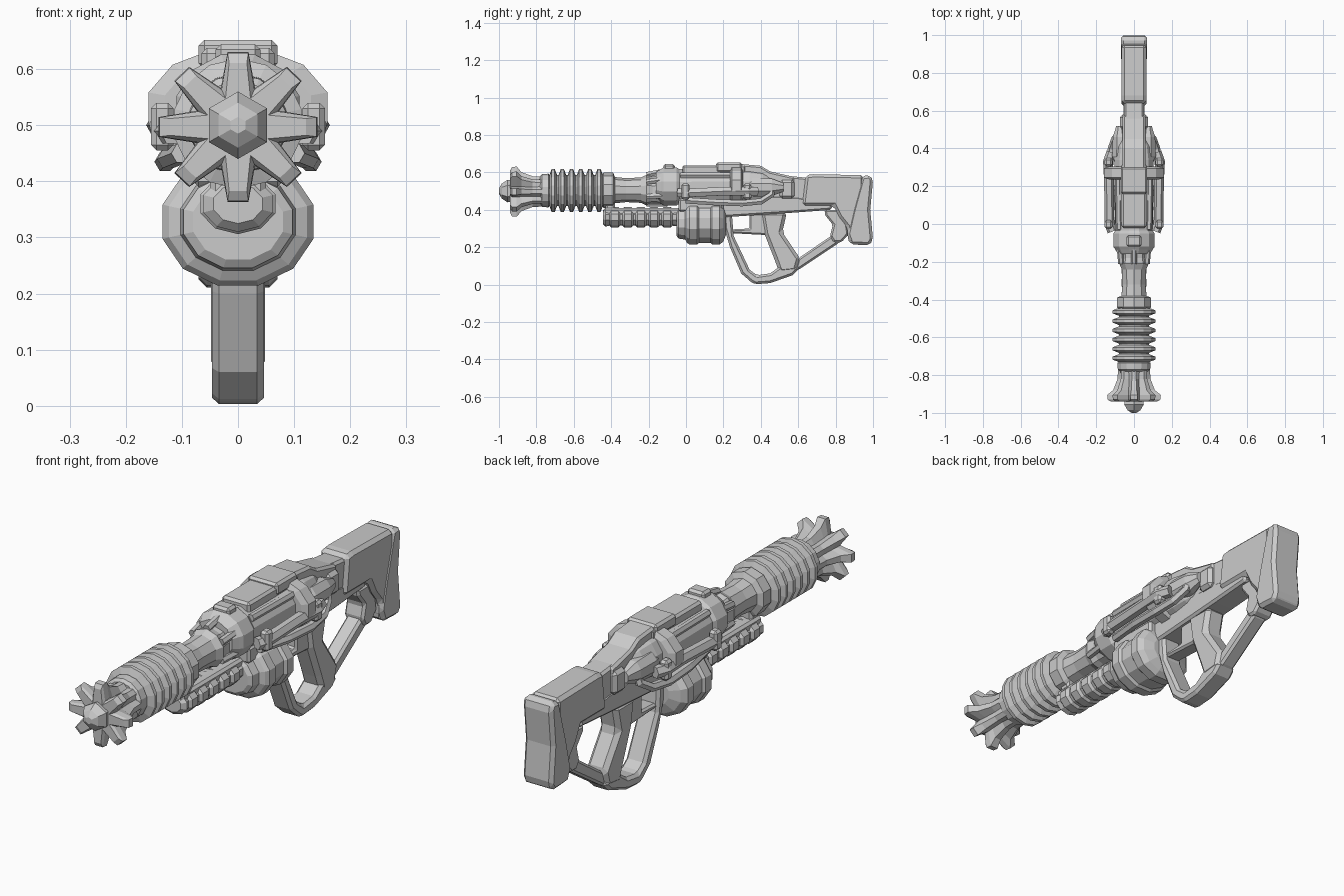
import bpy, bmesh
from math import sin, cos, pi


def finish(name, bm, bevel=0.0):
    bmesh.ops.recalc_face_normals(bm, faces=bm.faces[:])
    me = bpy.data.meshes.new(name)
    bm.to_mesh(me)
    bm.free()
    ob = bpy.data.objects.new(name, me)
    bpy.context.collection.objects.link(ob)
    if bevel:
        m = ob.modifiers.new("bevel", 'BEVEL')
        m.width, m.segments, m.limit_method = bevel, 1, 'ANGLE'
    return ob


def loft(name, rings, bevel=0.0):
    """Skin a list of equal-length closed rings and cap both ends."""
    bm = bmesh.new()
    vs = [[bm.verts.new(p) for p in r] for r in rings]
    n = len(vs[0])
    for a, b in zip(vs, vs[1:]):
        for i in range(n):
            j = (i + 1) % n
            bm.faces.new((a[i], a[j], b[j], b[i]))
    bm.faces.new(vs[0])
    bm.faces.new(vs[-1])
    return finish(name, bm, bevel)


def lathe(name, prof, cz, n=12, sx=1.0, cx=0.0):
    """Round body along y from (y, radius) pairs."""
    return loft(name, [[(cx + sx * r * cos(2 * pi * (i + .5) / n), y,
                         cz + r * sin(2 * pi * (i + .5) / n)) for i in range(n)]
                       for y, r in prof])


def plate(name, pts, half, bevel=0.01, cx=0.0):
    """Side profile of (y, z) points extruded across x."""
    return loft(name, [[(cx + s * half, y, z) for y, z in pts] for s in (-1, 1)], bevel)


def box(name, x, y, z, bevel=0.01):
    return plate(name, [(y[0], z[0]), (y[1], z[0]), (y[1], z[1]), (y[0], z[1])],
                 (x[1] - x[0]) / 2, bevel, (x[0] + x[1]) / 2)


def pipe(name, pts, r):
    cu = bpy.data.curves.new(name, 'CURVE')
    cu.dimensions, cu.bevel_depth, cu.bevel_resolution = '3D', r, 1
    cu.use_fill_caps = True
    sp = cu.splines.new('POLY')
    sp.points.add(len(pts) - 1)
    for p, c in zip(sp.points, pts):
        p.co = (*c, 1)
    sp.use_smooth = False
    ob = bpy.data.objects.new(name, cu)
    bpy.context.collection.objects.link(ob)
    return ob


# Muzzle: rounded tip inside an eight-pronged flared crown
lathe("muzzle_tip", [(-1, .015), (-.985, .04), (-.955, .06), (-.92, .055), (-.85, .04)], .5, 6)


def crown_ring(y, tip, valley):
    ring = []
    for k in range(8):
        a = 2 * pi * k / 8
        for da, r in ((-.13, tip), (.13, tip), (pi / 8, valley)):
            ring.append((r * 1.06 * cos(a + da), y, .497 + r * sin(a + da)))
    return ring


loft("muzzle_crown", [crown_ring(*p) for p in (
    (-.94, .115, .055), (-.93, .133, .072), (-.905, .135, .075), (-.88, .105, .07),
    (-.82, .083, .065), (-.76, .08, .072), (-.73, .078, .075))])

# Ribbed cooling section and barrel
ribs = [(-.78, .075), (-.77, .088), (-.735, .09)]
for k in range(6):
    y = -.71 + k * .049
    ribs += [(y - .021, .082), (y - .008, .116), (y + .008, .116), (y + .021, .082)]
lathe("cooling_ribs", ribs + [(-.43, .08)], .503, 14)
lathe("barrel", [(-.45, .085), (-.44, .095), (-.39, .095), (-.38, .07), (-.32, .064),
                 (-.24, .068), (-.21, .082), (-.18, .075), (-.1, .08)], .505, 10)
for k in range(6):
    a = 2 * pi * k / 6 + pi / 6
    pipe("barrel_fin", [(.078 * cos(a), -.21, .51 + .078 * sin(a)),
                        (.09 * cos(a), -.1, .52 + .09 * sin(a))], .016)

# Main body with front collar, wide rear band and rounded back
lathe("main_body", [(-.16, .08), (-.135, .095), (-.12, .105), (-.05, .105), (-.035, .095),
                    (.24, .1), (.34, .1), (.41, .09), (.46, .065), (.48, .04)], .525, 12, 1.08)
lathe("body_band", [(.235, .09), (.245, .11), (.295, .11), (.305, .09)], .53, 12, 1.5)
box("top_plate", (-.065, .065), (-.02, .32), (.59, .638))
box("top_block", (-.07, .07), (.16, .3), (.6, .652))
box("front_sight_block", (-.04, .04), (-.12, -.06), (.59, .645))
plate("rear_cover", [(.29, .52), (.29, .645), (.4, .635), (.45, .605), (.58, .575), (.58, .5)], .06)

# Side pods, rails and pipes on both sides
for s in (-1, 1):
    pipe("side_pod", [(s * .115, -.04, .49), (s * .13, 0, .49), (s * .132, .22, .5),
                      (s * .138, .33, .5), (s * .12, .38, .5)], .026)
    pipe("top_rail", [(s * .08, -.03, .585), (s * .085, .24, .585)], .016)
    pipe("lower_pipe", [(s * .1, .0, .45), (s * .125, .16, .44), (s * .13, .3, .435),
                        (s * .12, .4, .445), (s * .1, .455, .48), (s * .085, .46, .53)], .019)
    x = sorted((s * .115, s * .155))
    for y in (0, .33):
        box("pod_clamp", x, (y - .025, y + .02), (.455, .54))
    lathe("rear_lobe", [(.33, .04), (.36, .055), (.46, .05), (.52, .025)], .52, 8, .8, s * .075)

# Lower receiver and neck
plate("lower_receiver", [(-.03, .4), (.2, .36), (.58, .385), (.78, .4), (.78, .43), (.6, .47),
                         (.4, .48), (-.03, .47)], .055)
plate("neck", [(.42, .4), (.6, .4), (.66, .43), (.66, .57), (.56, .58), (.42, .59)], .052)
box("neck_collar", (-.075, .075), (.5, .58), (.46, .56), .015)

# Stock with butt pad
plate("stock", [(.62, .42), (.64, .585), (.68, .59), (.95, .585), (.95, .22), (.87, .22),
                (.86, .31), (.82, .36), (.79, .42)], .066, .015)
plate("butt_pad", [(.88, .215), (.86, .27), (.89, .4), (.94, .58), (.985, .585), (1, .56),
                   (.985, .4), (1, .24), (.98, .21)], .07, .018)

# Drum magazine and fore grip
lathe("drum", [(-.05, .07), (-.04, .085), (-.005, .09), (.005, .108), (.02, .118), (.06, .118),
               (.07, .108), (.13, .108), (.14, .118), (.18, .118), (.2, .1), (.215, .06)],
      .328, 12, 1.18)
box("drum_mount", (-.08, .08), (-.04, .2), (.39, .46))
box("fore_rail", (-.05, .05), (-.44, .0), (.365, .41))
grip = [(-.445, .035), (-.43, .05)]
for k in range(5):
    y = -.38 + k * .07
    grip += [(y - .03, .045), (y - .02, .054), (y + .018, .054), (y + .028, .045)]
lathe("fore_grip", grip + [(-.03, .05)], .36, 10, 1.3)
box("barrel_bracket", (-.04, .04), (-.43, -.38), (.39, .45))

# Pistol grip, hand guard and strut to the stock
plate("pistol_grip", [(.4, .39), (.54, .39), (.515, .28), (.61, .14), (.59, .07), (.5, .06),
                      (.475, .13), (.42, .27)], .048, .018)
plate("hand_guard", [(.2, .38), (.205, .3), (.235, .2), (.295, .06), (.35, .012), (.37, .002),
                     (.45, .008), (.57, .05), (.61, .09), (.52, .11), (.45, .06), (.38, .05),
                     (.34, .08), (.255, .26), (.245, .38)], .046, .012)
plate("trigger", [(.34, .38), (.34, .3), (.24, .295), (.24, .275), (.43, .265), (.43, .38)],
      .035, .008)
plate("stock_strut", [(.58, .07), (.61, .085), (.82, .225), (.83, .27), (.79, .27), (.6, .14)],
      .035)
plate("strut_bracket", [(.74, .4), (.745, .37), (.785, .32), (.77, .26), (.79, .225), (.83, .225),
                        (.87, .27), (.86, .33), (.81, .4)], .045)
